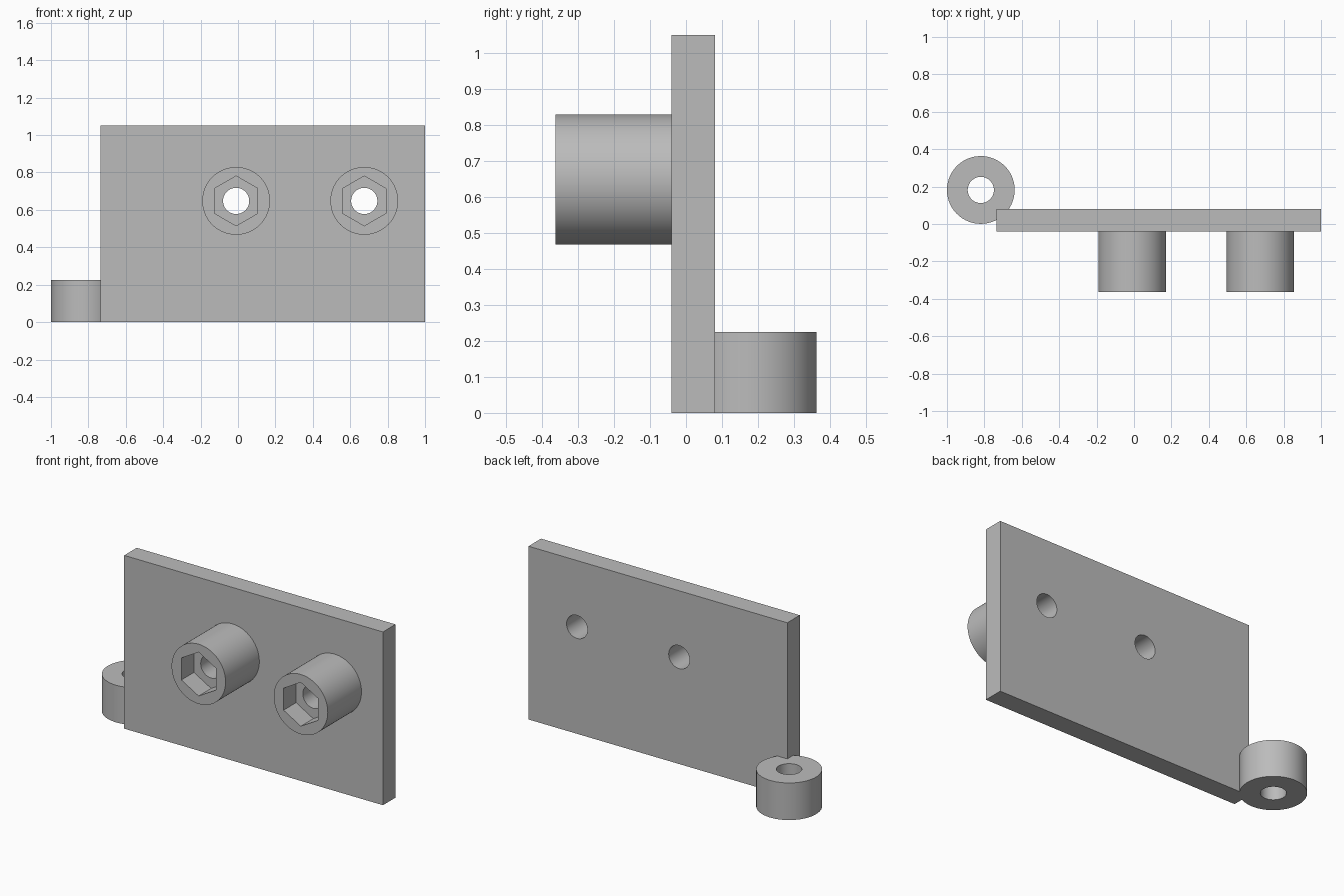
import bpy
from math import radians

default = bpy.data.objects.get("Cube")
if default:
    bpy.data.objects.remove(default, do_unlink=True)

# Plain grey
GREY = (0.5, 0.5, 0.5, 1.0)
grey = bpy.data.materials.new("plain_grey")
grey.use_nodes = True
grey.diffuse_color = GREY
grey.node_tree.nodes["Principled BSDF"].inputs["Base Color"].default_value = GREY

PLATE_X, PLATE_Y, HEIGHT = (-0.735, 1.0), (-0.04, 0.08), 1.05
BOSS_XS, BOSS_Z, BOSS_FRONT = (-0.01, 0.675), 0.648, -0.363
POCKET_DEPTH = 0.12
RING_X, RING_Y, RING_HEIGHT = -0.819, 0.182, 0.225
OUTER, HOLE, HEX = 0.181, 0.07, 0.133


def finish(name):
    obj = bpy.context.object
    obj.name = obj.data.name = name
    bpy.ops.object.transform_apply(location=True, rotation=True, scale=True)
    obj.data.materials.append(grey)
    return obj


def box(name, xs, ys, zs):
    spans = (xs, ys, zs)
    bpy.ops.mesh.primitive_cube_add(size=1, location=[(a + b) / 2 for a, b in spans])
    bpy.context.object.scale = [b - a for a, b in spans]
    return finish(name)


def upright(name, x, y, z0, z1, radius, sides=96):
    bpy.ops.mesh.primitive_cylinder_add(
        vertices=sides, radius=radius, depth=z1 - z0, location=(x, y, (z0 + z1) / 2))
    return finish(name)


def forward(name, x, z, y0, y1, radius, sides=96):
    bpy.ops.mesh.primitive_cylinder_add(
        vertices=sides, radius=radius, depth=y1 - y0,
        location=(x, (y0 + y1) / 2, z), rotation=(radians(90), 0, 0))
    return finish(name)


def combine(body, tool, operation):
    mod = body.modifiers.new(operation.lower(), 'BOOLEAN')
    mod.operation, mod.object, mod.solver = operation, tool, 'EXACT'
    bpy.context.view_layer.objects.active = body
    bpy.ops.object.modifier_apply(modifier=mod.name)
    bpy.data.objects.remove(tool, do_unlink=True)


# Upright plate with the hinge ring fused to its rear lower corner
plate = box("mounting_plate", PLATE_X, PLATE_Y, (0, HEIGHT))
combine(plate, upright("hinge_ring", RING_X, RING_Y, 0, RING_HEIGHT, OUTER), 'UNION')
combine(plate, upright("ring_hole", RING_X, RING_Y, -0.1, RING_HEIGHT + 0.1, HOLE), 'DIFFERENCE')

# Front bosses, each with a hexagonal nut pocket and a through hole
for x in BOSS_XS:
    combine(plate, forward("boss", x, BOSS_Z, BOSS_FRONT, 0, OUTER), 'UNION')
    combine(plate, forward("nut_pocket", x, BOSS_Z, BOSS_FRONT - 0.1,
                           BOSS_FRONT + POCKET_DEPTH, HEX, 6), 'DIFFERENCE')
    combine(plate, forward("bolt_hole", x, BOSS_Z, BOSS_FRONT - 0.1, 0.2, HOLE), 'DIFFERENCE')

# Smooth round walls, sharp rims
bpy.ops.object.select_all(action='DESELECT')
plate.select_set(True)
bpy.context.view_layer.objects.active = plate
bpy.ops.object.shade_smooth_by_angle(angle=radians(30))
